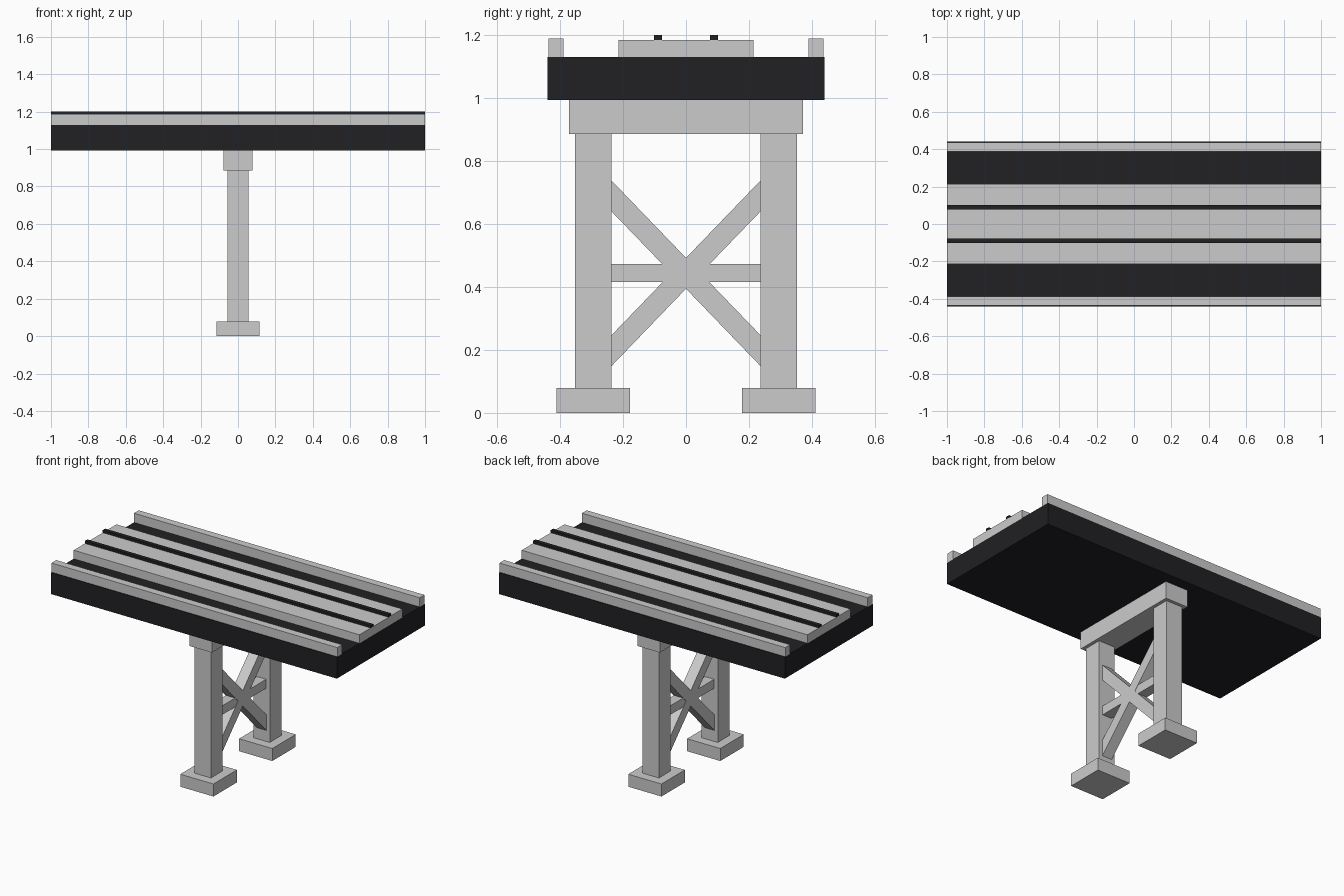
import bpy, bmesh

if "Cube" in bpy.data.objects:
    bpy.data.objects.remove(bpy.data.objects["Cube"])

black = bpy.data.materials.new("black_deck")
black.diffuse_color = (0.015, 0.015, 0.018, 1)
black.use_nodes = True
black.node_tree.nodes["Principled BSDF"].inputs["Base Color"].default_value = black.diffuse_color


def prism(name, profile, half_x, mat=None):
    """Extrude a (y, z) outline along x, centred on x = 0."""
    bm = bmesh.new()
    face = bm.faces.new([bm.verts.new((-half_x, y, z)) for y, z in profile])
    ext = bmesh.ops.extrude_face_region(bm, geom=[face])
    verts = [g for g in ext["geom"] if isinstance(g, bmesh.types.BMVert)]
    bmesh.ops.translate(bm, verts=verts, vec=(2 * half_x, 0, 0))
    bmesh.ops.recalc_face_normals(bm, faces=bm.faces)
    mesh = bpy.data.meshes.new(name)
    bm.to_mesh(mesh)
    bm.free()
    if mat:
        mesh.materials.append(mat)
    obj = bpy.data.objects.new(name, mesh)
    bpy.context.collection.objects.link(obj)
    return obj


def box(name, half_x, y0, y1, z0, z1, mat=None):
    return prism(name, [(y0, z0), (y1, z0), (y1, z1), (y0, z1)], half_x, mat)


# Deck, track bed and pier cap
box("deck", 1.0, -0.44, 0.44, 0.993, 1.13, black)
box("track_bed", 1.0, -0.214, 0.214, 1.13, 1.184)
box("pier_cap", 0.078, -0.372, 0.372, 0.885, 0.993)

# Mirrored parts on each side
for side, s in (("front", -1), ("back", 1)):
    def pair(name, half_x, y, half_y, z0, z1, mat=None):
        box(f"{side}_{name}", half_x, s * y - half_y, s * y + half_y, z0, z1, mat)

    pair("parapet", 1.0, 0.412, 0.024, 1.13, 1.188)
    pair("rail", 1.0, 0.089, 0.0125, 1.184, 1.2, black)
    pair("column", 0.057, 0.294, 0.058, 0.079, 0.885)
    pair("footing", 0.116, 0.294, 0.117, 0.0, 0.079)

# Cross brace: one X outline, ends cut vertically at the columns
w, mid, v, top = 0.237, 0.443, 0.049, 0.295
quarter = [(0, v), (w, top), (w, top - 2 * v), (0.047, 0)]
outline = quarter + [(y, -z) for y, z in quarter[2:0:-1]]
outline += [(-y, -z) for y, z in outline]
prism("cross_brace", [(y, mid + z) for y, z in outline], 0.034)

# Horizontal tie between the columns
box("horizontal_tie", 0.032, -w, w, 0.415, 0.472)
